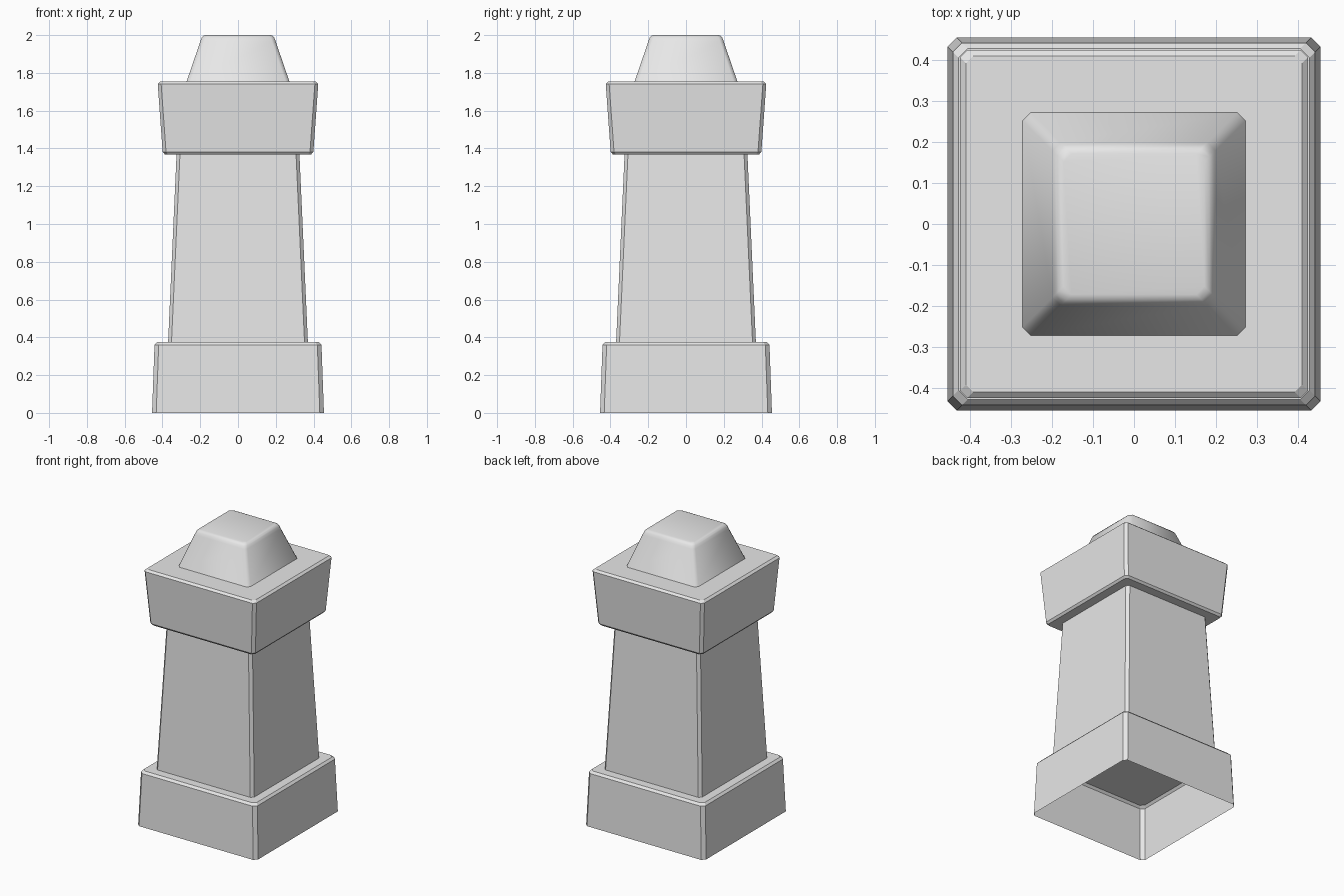
import bpy
import bmesh
from math import radians

cube = bpy.data.objects.get("Cube")
if cube:
    bpy.data.objects.remove(cube, do_unlink=True)

# Plain stone colour
stone = bpy.data.materials.new("grey_stone")
stone.use_nodes = True
colour = (0.8, 0.8, 0.8, 1.0)
stone.diffuse_color = colour
stone.node_tree.nodes["Principled BSDF"].inputs["Base Color"].default_value = colour


def square_ring(bm, half, z, cut):
    """Square outline with its four corners cut off."""
    a, b = half, half - cut
    outline = [(b, -a), (a, -b), (a, b), (b, a), (-b, a), (-a, b), (-a, -b), (-b, -a)]
    return [bm.verts.new((x, y, z)) for x, y in outline]


def tier(name, profile, cut, bottom=False, top=True, smooth_angle=0):
    """Loft a square block through (half width, height) profile points."""
    bm = bmesh.new()
    rings = [square_ring(bm, half, z, cut) for half, z in profile]
    for low, high in zip(rings, rings[1:]):
        for i in range(len(low)):
            j = (i + 1) % len(low)
            bm.faces.new((low[i], low[j], high[j], high[i]))
    if bottom:
        bm.faces.new(rings[0][::-1])
    if top:
        bm.faces.new(rings[-1])
    mesh = bpy.data.meshes.new(name)
    bm.to_mesh(mesh)
    bm.free()
    mesh.materials.append(stone)
    if smooth_angle:
        mesh.shade_smooth()
        mesh.set_sharp_from_angle(angle=radians(smooth_angle))
    obj = bpy.data.objects.new(name, mesh)
    bpy.context.collection.objects.link(obj)
    return obj


# Plinth, open underneath
tier("plinth", [(0.455, 0), (0.442, 0.36), (0.428, 0.375)], 0.022)

# Tapered shaft
tier("shaft", [(0.37, 0.375), (0.325, 1.375)], 0.018, top=False)

# Flared capital with chamfered rims
tier("capital", [(0.387, 1.368), (0.399, 1.382), (0.425, 1.742), (0.41, 1.755)],
     0.018, bottom=True)

# Top block with a softened upper edge
tier("top_block", [(0.272, 1.755), (0.199, 1.968), (0.193, 1.985), (0.184, 1.996), (0.172, 2.0)],
     0.02, top=True, smooth_angle=46)
